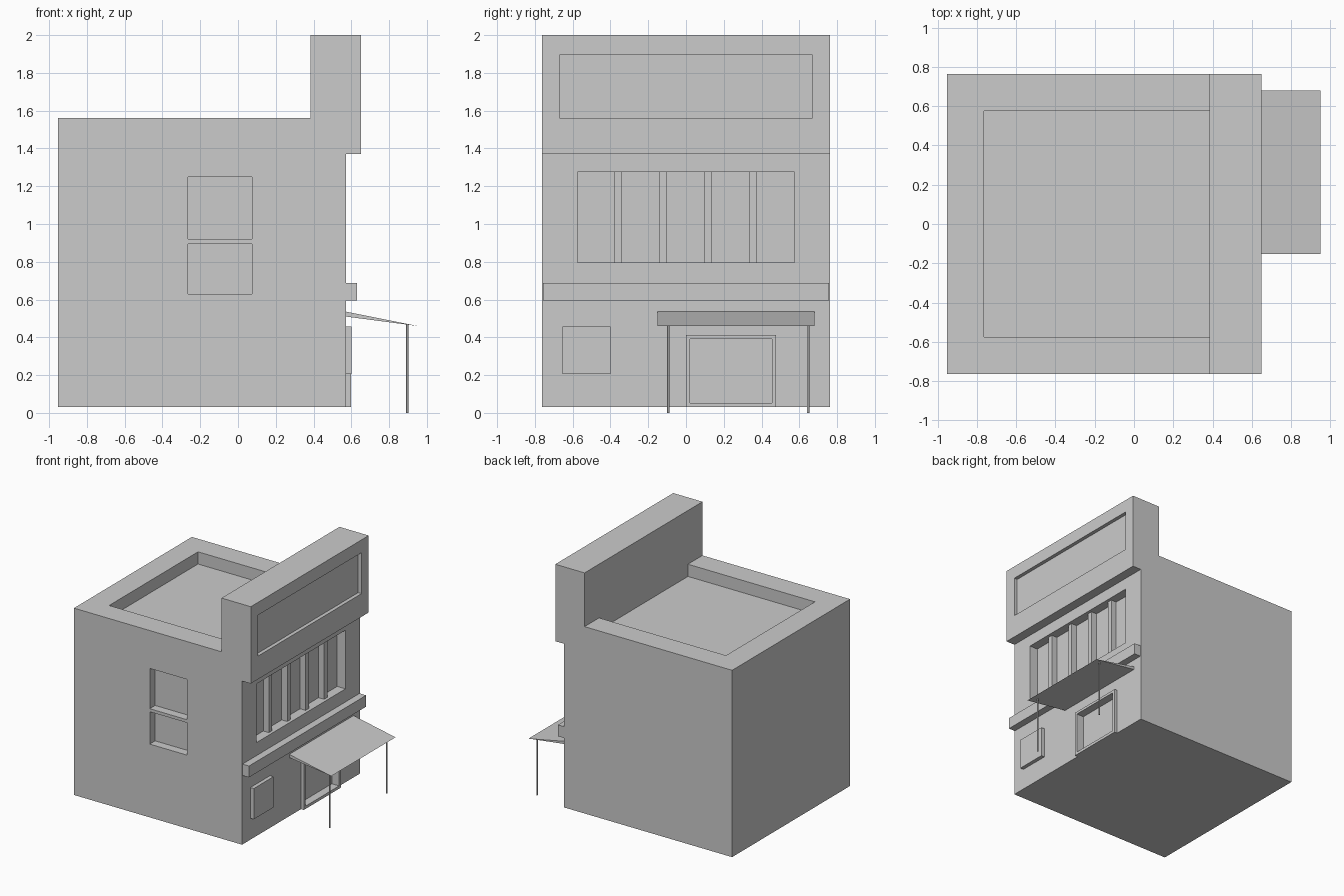
import bpy
import bmesh

default = bpy.data.objects.get("Cube")
if default:
    bpy.data.objects.remove(default)


def prism(name, profile, y0, y1):
    """Extrude an (x, z) profile from y0 to y1."""
    bm = bmesh.new()
    face = bm.faces.new([bm.verts.new((x, y0, z)) for x, z in profile])
    ext = bmesh.ops.extrude_face_region(bm, geom=[face])
    verts = [v for v in ext["geom"] if isinstance(v, bmesh.types.BMVert)]
    bmesh.ops.translate(bm, verts=verts, vec=(0, y1 - y0, 0))
    bmesh.ops.recalc_face_normals(bm, faces=bm.faces)
    mesh = bpy.data.meshes.new(name)
    bm.to_mesh(mesh)
    bm.free()
    obj = bpy.data.objects.new(name, mesh)
    bpy.context.collection.objects.link(obj)
    return obj


def box(name, x, y, z):
    return prism(name, [(x[0], z[0]), (x[1], z[0]), (x[1], z[1]), (x[0], z[1])], *y)


def carve(obj, x, y, z):
    """Cut a box-shaped recess out of obj and drop the cutter."""
    cutter = box("cutter", x, y, z)
    cutter.hide_render = True
    mod = obj.modifiers.new("recess", "BOOLEAN")
    mod.operation, mod.solver, mod.object = "DIFFERENCE", "EXACT", cutter
    bpy.context.view_layer.objects.active = obj
    bpy.ops.object.modifier_apply(modifier=mod.name)
    bpy.data.objects.remove(cutter)


HALF = 0.763    # half the building's width
BACK = -0.952
FRONT = 0.571   # facade plane
SIGN_BACK, SIGN_FRONT = 0.385, 0.65
BASE, ROOF = 0.03, 1.56

# Building shell with the raised sign wall overhanging the facade
shell = prism("building_shell", [
    (BACK, BASE), (FRONT, BASE), (FRONT, 1.37), (SIGN_FRONT, 1.37),
    (SIGN_FRONT, 2), (SIGN_BACK, 2), (SIGN_BACK, ROOF), (BACK, ROOF)], -HALF, HALF)

# Sunken roof, sign panel and upper window band
carve(shell, (-0.765, SIGN_BACK), (-0.575, 0.575), (1.46, 1.7))
carve(shell, (SIGN_FRONT - 0.03, 0.8), (-0.67, 0.67), (ROOF, 1.895))
carve(shell, (FRONT - 0.075, 0.62), (-0.575, 0.575), (0.795, 1.275))

# Two-pane side window
for z in ((0.63, 0.895), (0.92, 1.25)):
    carve(shell, (-0.265, 0.073), (-0.9, -HALF + 0.07), z)

# Doorway with a raised surround
door_frame = box("door_frame", (FRONT, 0.597), (0, 0.477), (BASE, 0.413))
for part in (shell, door_frame):
    carve(part, (FRONT - 0.04, 0.7), (0.022, 0.455), (0.053, 0.392))

# Mullions in the upper window band
for i in range(4):
    y = -0.36 + i * 0.2385
    box(f"window_mullion_{i + 1}", (FRONT - 0.075, FRONT - 0.025),
        (y - 0.021, y + 0.021), (0.795, 1.275))

# Ledge and ground floor window
box("facade_ledge", (FRONT, 0.63), (-0.758, 0.758), (0.595, 0.688))
box("ground_floor_window", (FRONT, 0.602), (-0.655, -0.4), (0.205, 0.457))

# Sloping wedge awning on two slim posts
prism("awning", [(FRONT, 0.536), (FRONT, 0.51), (0.951, 0.46)], -0.152, 0.68)
for name, y in (("right_post", -0.094), ("left_post", 0.647)):
    bpy.ops.mesh.primitive_cylinder_add(vertices=12, radius=0.006, depth=0.468,
                                        location=(0.896, y, 0.234))
    post = bpy.context.object
    post.name = "awning_" + name
    bpy.ops.object.shade_smooth_by_angle()
